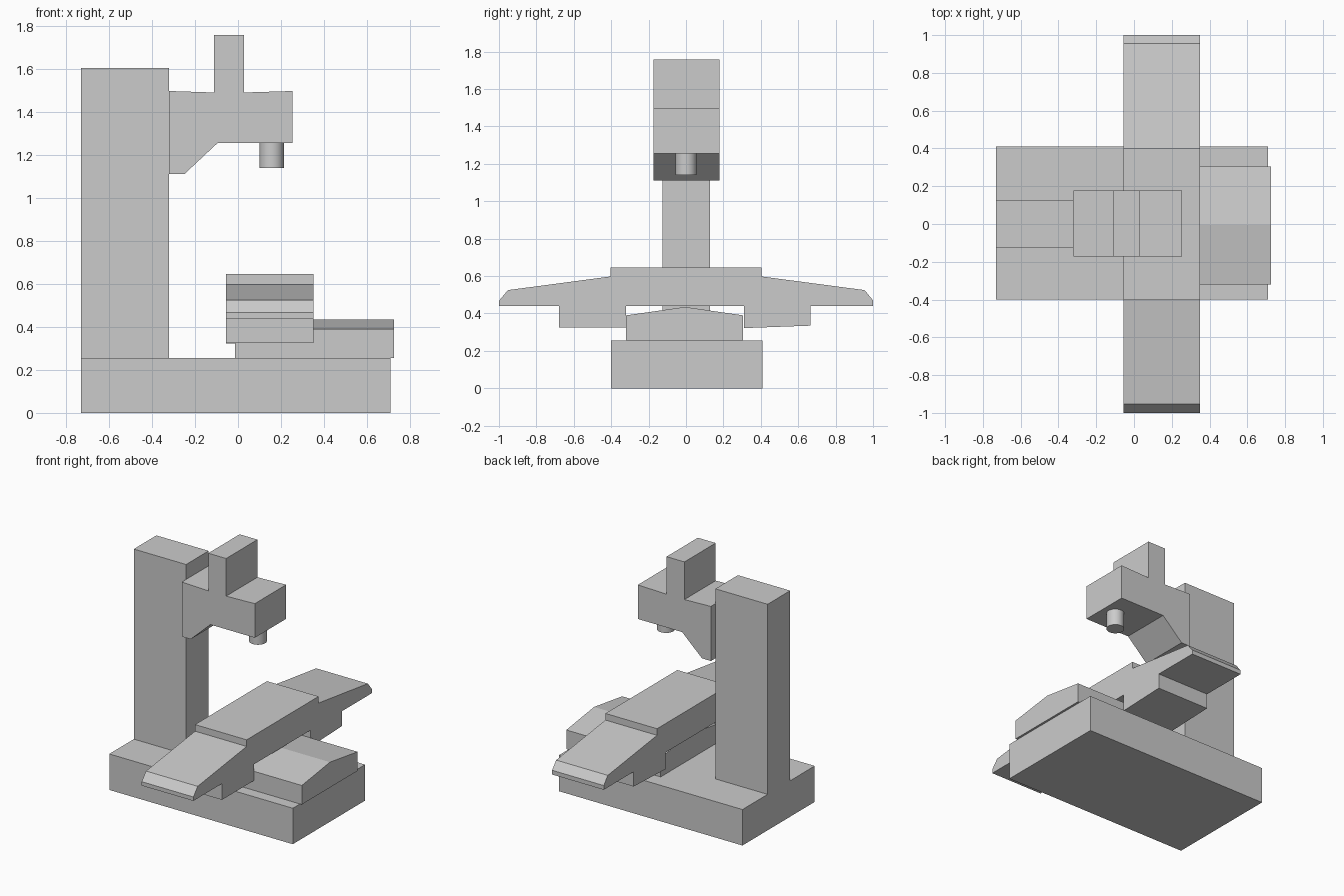
import bpy, bmesh
from mathutils import Vector

if "Cube" in bpy.data.objects:
    bpy.data.objects.remove(bpy.data.objects["Cube"])


def extrude(name, profile, axis, lo, hi):
    """Extrude a 2D profile along x (points are y,z) or y (points are x,z)."""
    bm = bmesh.new()
    place = (lambda a, b: (lo, a, b)) if axis == 'x' else (lambda a, b: (a, lo, b))
    face = bm.faces.new([bm.verts.new(place(a, b)) for a, b in profile])
    shift = Vector((hi - lo, 0, 0) if axis == 'x' else (0, hi - lo, 0))
    new = bmesh.ops.extrude_face_region(bm, geom=[face])['geom']
    bmesh.ops.translate(bm, vec=shift, verts=[v for v in new if isinstance(v, bmesh.types.BMVert)])
    bmesh.ops.recalc_face_normals(bm, faces=bm.faces)
    mesh = bpy.data.meshes.new(name)
    bm.to_mesh(mesh)
    bm.free()
    obj = bpy.data.objects.new(name, mesh)
    bpy.context.collection.objects.link(obj)
    return obj


def box(name, x0, x1, y0, y1, z0, z1):
    return extrude(name, [(x0, z0), (x1, z0), (x1, z1), (x0, z1)], 'y', y0, y1)


# Base slab and upright column
box("base", -0.73, 0.71, -0.40, 0.41, 0, 0.255)
box("column", -0.73, -0.32, -0.125, 0.128, 0.255, 1.603)

# Milling head with lower bracket and motor block on top
extrude("head", [(-0.32, 1.11), (-0.25, 1.11), (-0.095, 1.255), (0.253, 1.255),
                 (0.253, 1.497), (0.028, 1.49), (0.028, 1.757), (-0.112, 1.757),
                 (-0.112, 1.49), (-0.32, 1.497)], 'y', -0.173, 0.178)

# Spindle
bpy.ops.mesh.primitive_cylinder_add(vertices=32, radius=0.057, depth=0.115,
                                    location=(0.157, 0, 1.1975))
spindle = bpy.context.object
spindle.name = "spindle"
bpy.ops.object.shade_smooth_by_angle()

# Saddle with a shallow ridge, on which the table sits
extrude("saddle", [(-0.32, 0.255), (0.305, 0.255), (0.305, 0.39), (-0.005, 0.435),
                   (-0.32, 0.39)], 'x', -0.015, 0.725)

# Long work table with tapered wings and two downward legs
extrude("table", [(-0.32, 0.44), (-0.32, 0.325), (-0.68, 0.325), (-0.68, 0.44),
                  (-1.0, 0.44), (-1.0, 0.468), (-0.952, 0.525), (-0.403, 0.598),
                  (-0.403, 0.645), (0.403, 0.645), (0.403, 0.598), (0.955, 0.525),
                  (1.0, 0.47), (1.0, 0.44), (0.665, 0.44), (0.665, 0.335),
                  (0.31, 0.322), (0.31, 0.44)], 'x', -0.055, 0.35)
